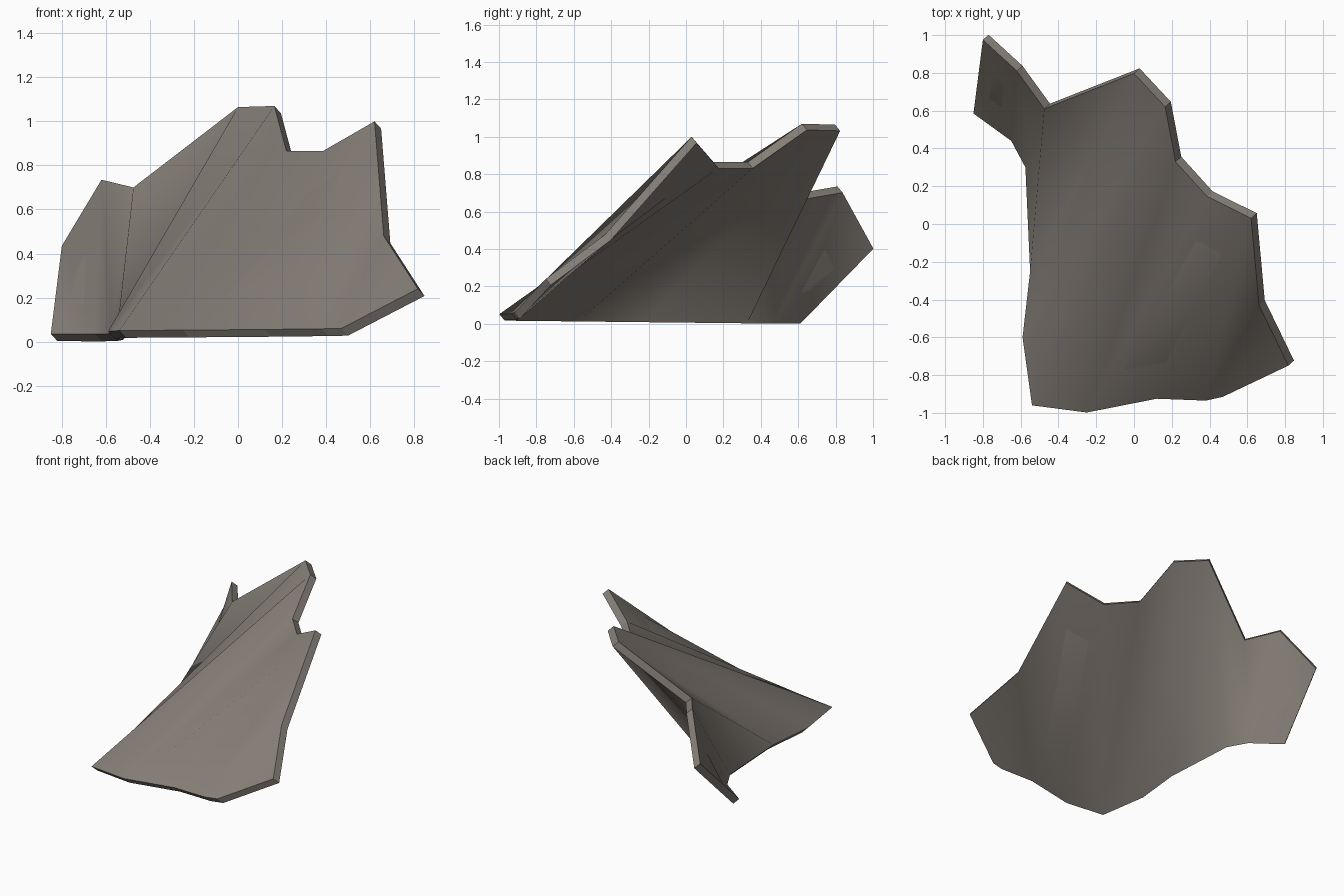
import bpy, bmesh

if "Cube" in bpy.data.objects:
    bpy.data.objects.remove(bpy.data.objects["Cube"])

# Bottom rim of the bent sheet, left wing round to the front right corner
bottom = [(-0.85, 0.585, 0.035), (-0.65, 0.44, 0.034), (-0.575, 0.30, 0.036),
          (-0.55, -0.25, 0.042), (-0.59, -0.60, 0.046), (-0.54, -0.96, 0.05),
          (-0.25, -0.998, 0.052), (0.12, -0.925, 0.055), (0.38, -0.935, 0.058),
          (0.47, -0.915, 0.06), (0.817, -0.75, 0.24)]
# Jagged broken top rim in the same order
top = [(-0.80, 0.975, 0.435), (-0.62, 0.81, 0.735), (-0.475, 0.61, 0.70),
       (0.0, 0.797, 1.065), (0.165, 0.62, 1.07), (0.22, 0.33, 0.865),
       (0.385, 0.147, 0.865), (0.62, 0.03, 1.0), (0.662, -0.43, 0.48)]
thickness = (0.03, 0.027, -0.033)

bm = bmesh.new()


def skin(offset, flip):
    """One side of the sheet; flip picks the other diagonal. Returns its outline."""
    def add(points):
        return [bm.verts.new([c + d for c, d in zip(p, offset)]) for p in points]
    b, t = add(bottom), add(top)
    panels = [(b[i], b[i + 1], t[i + 1], t[i]) for i in range(8)]
    panels.append((b[8], b[9], b[10], t[8]))
    for p, q, r, s in panels:
        if flip:
            tris = ((r, q, p), (s, r, p))
        else:
            tris = ((p, q, s), (q, r, s))
        for tri in tris:
            bm.faces.new(tri)
    return b + t[::-1]


# Front and back skins, joined by a rim
front = skin((0, 0, 0), False)
back = skin(thickness, True)
for i in range(len(front)):
    bm.faces.new((front[i], front[i - 1], back[i - 1], back[i]))

# Smooth skins (triangles), sharp rim (quads)
for f in bm.faces:
    f.smooth = True
for e in bm.edges:
    e.smooth = all(len(f.verts) == 3 for f in e.link_faces)

mesh = bpy.data.meshes.new("bent_shard")
bm.to_mesh(mesh)
bm.free()
shard = bpy.data.objects.new("bent_shard", mesh)
bpy.context.collection.objects.link(shard)

# Warm grey material
mat = bpy.data.materials.new("warm_grey")
mat.diffuse_color = (0.235, 0.208, 0.183, 1)
mat.use_nodes = True
mat.node_tree.nodes["Principled BSDF"].inputs["Base Color"].default_value = mat.diffuse_color
mesh.materials.append(mat)
